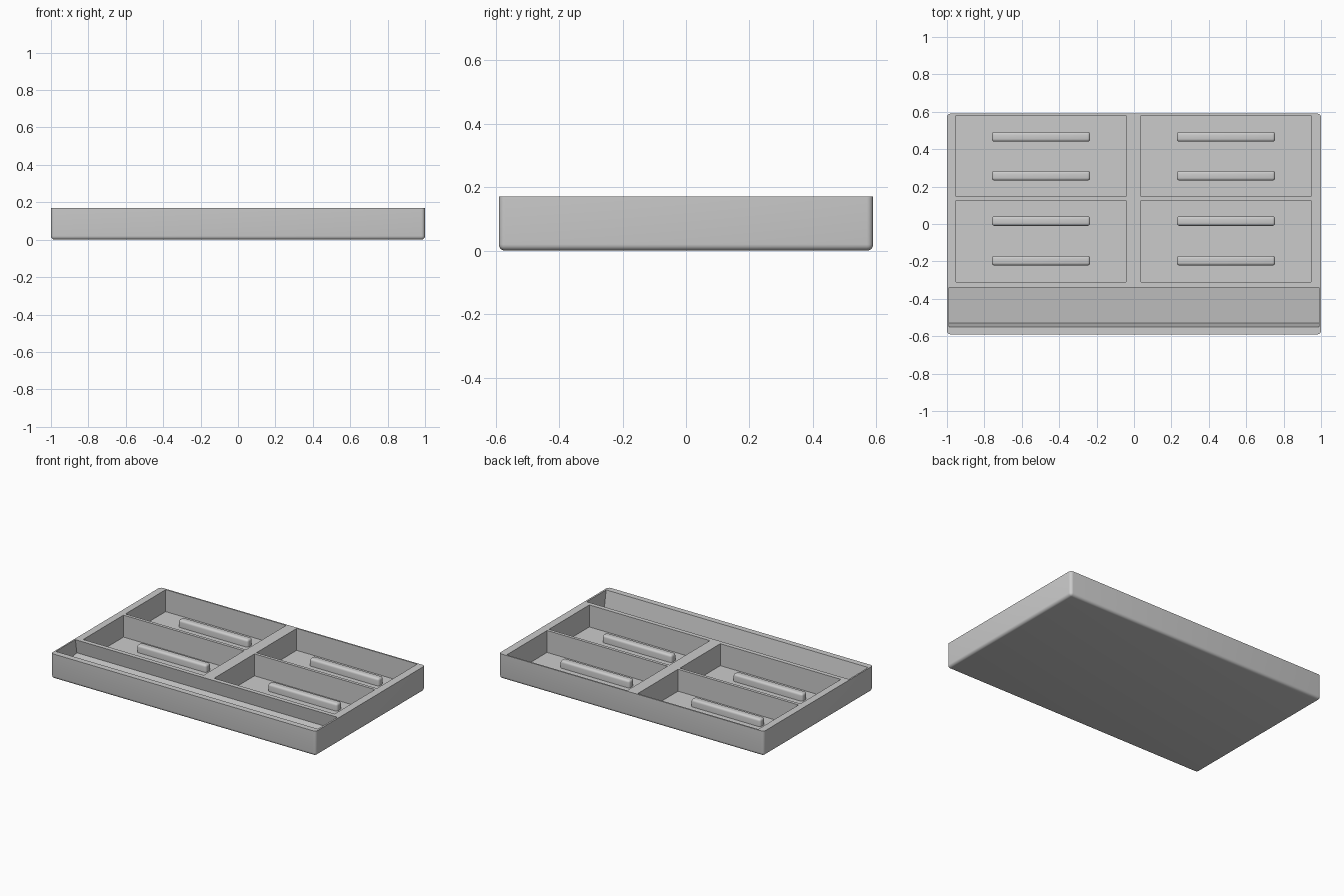
import bpy, bmesh
from math import radians
from mathutils import Matrix, Vector

cube = bpy.data.objects.get("Cube")
if cube:
    bpy.data.objects.remove(cube, do_unlink=True)

HEIGHT, FLOOR = 0.17, 0.02

grey = bpy.data.materials.new("plain grey")
grey.use_nodes = True
colour = (0.6, 0.6, 0.6, 1)
grey.diffuse_color = colour
grey.node_tree.nodes["Principled BSDF"].inputs["Base Color"].default_value = colour


def add_object(name, bm):
    mesh = bpy.data.meshes.new(name)
    bm.normal_update()
    bm.to_mesh(mesh)
    bm.free()
    mesh.materials.append(grey)
    obj = bpy.data.objects.new(name, mesh)
    bpy.context.collection.objects.link(obj)
    return obj


def add_box(bm, low, high):
    low, high = Vector(low), Vector(high)
    place = Matrix.Translation((low + high) / 2) @ Matrix.Diagonal((*(high - low), 1))
    return bmesh.ops.create_cube(bm, size=1, matrix=place)["verts"]


def round_edges(bm, keep_z, radius, segments):
    """Round every edge except those lying in the plane z = keep_z."""
    edges = [e for e in bm.edges
             if not all(abs(v.co.z - keep_z) < 1e-5 for v in e.verts)]
    bmesh.ops.bevel(bm, geom=edges, offset=radius, segments=segments,
                    profile=0.5, affect='EDGES', clamp_overlap=True)


def smooth(obj):
    bpy.ops.object.select_all(action='DESELECT')
    obj.select_set(True)
    bpy.context.view_layer.objects.active = obj
    bpy.ops.object.shade_smooth_by_angle(angle=radians(35))


# Tray block: rounded corners and underside, sharp top rim
bm = bmesh.new()
add_box(bm, (-1, -0.59, 0), (1, 0.59, HEIGHT))
round_edges(bm, HEIGHT, 0.02, 5)
tray = add_object("tray", bm)

# Cutter: four rectangular pockets
centres = (-0.497, 0.492)
bm = bmesh.new()
for x in centres:
    for back, front in ((0.58, 0.146), (0.125, -0.31)):
        add_box(bm, (x - 0.455, front, FLOOR), (x + 0.455, back, 0.3))

# Cutter: full-width front slot, leaning backwards
profile = [(-0.567, 0.27), (-0.528, 0.04), (-0.324, 0.074), (-0.357, 0.27)]
ends = [[bm.verts.new((x, y, z)) for y, z in profile] for x in (-0.99, 0.988)]
faces = [bm.faces.new(ends[0]), bm.faces.new(ends[1][::-1])]
for i in range(4):
    j = (i + 1) % 4
    faces.append(bm.faces.new((ends[0][j], ends[0][i], ends[1][i], ends[1][j])))
bmesh.ops.recalc_face_normals(bm, faces=bm.faces[:])
cutter = add_object("compartment_cutter", bm)
cutter.hide_render = True

cut = tray.modifiers.new("compartments", 'BOOLEAN')
cut.operation, cut.solver, cut.object = 'DIFFERENCE', 'EXACT', cutter
bpy.context.view_layer.objects.active = tray
bpy.ops.object.modifier_apply(modifier=cut.name)
bpy.data.objects.remove(cutter, do_unlink=True)
smooth(tray)

# Rounded support ribs, two in each pocket
for x, side in zip(centres, ("right", "left")):
    for number, y in enumerate((0.466, 0.258, 0.016, -0.196), 1):
        bm = bmesh.new()
        base = FLOOR - 0.002
        add_box(bm, (x - 0.263, y - 0.026, base), (x + 0.263, y + 0.026, 0.07))
        round_edges(bm, base, 0.015, 4)
        smooth(add_object(f"{side}_rib_{number}", bm))
